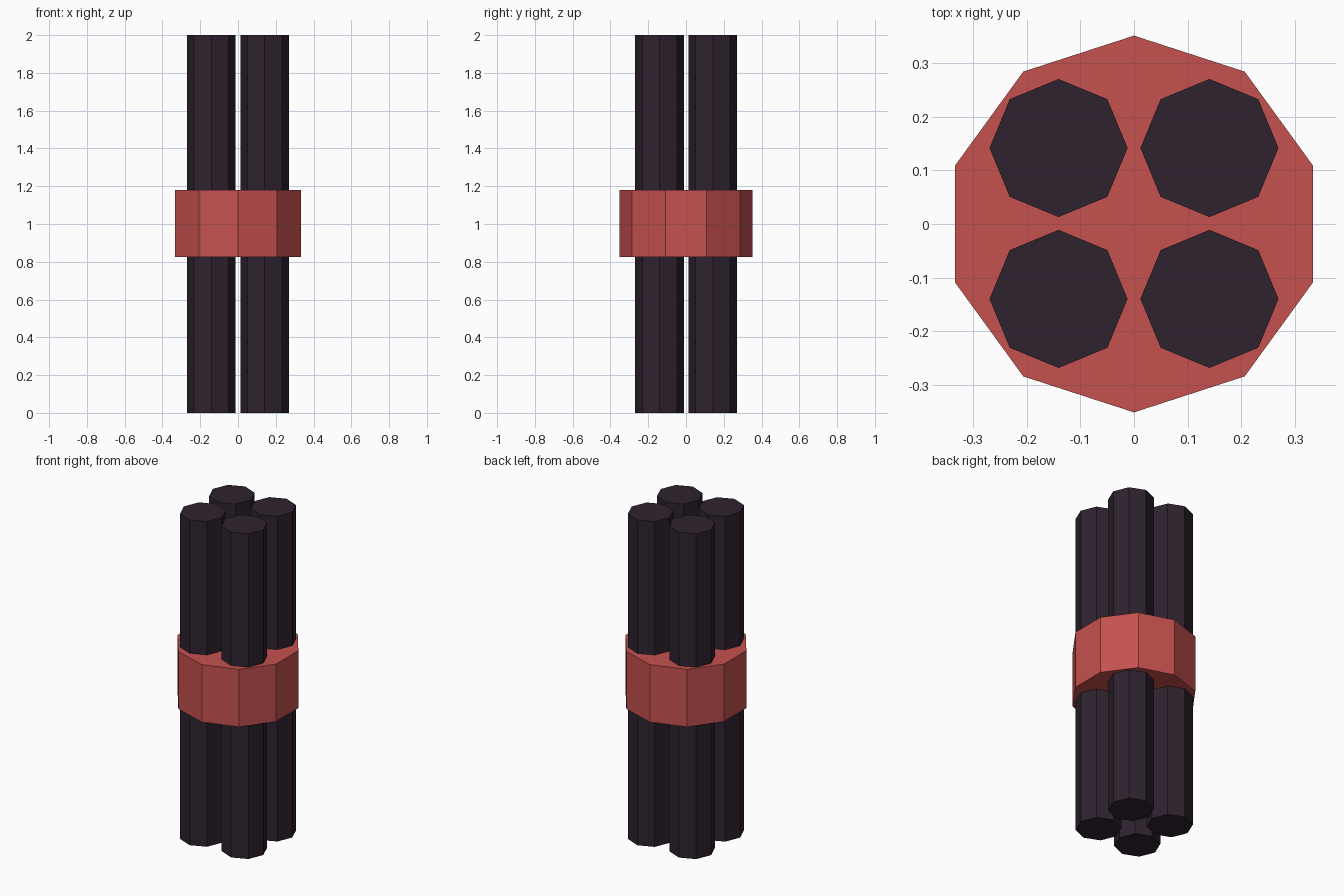
import bpy
import bmesh
from math import pi
from mathutils import Matrix

if "Cube" in bpy.data.objects:
    bpy.data.objects.remove(bpy.data.objects["Cube"])


def material(name, srgb):
    def lin(c):
        c /= 255
        return c / 12.92 if c <= 0.04045 else ((c + 0.055) / 1.055) ** 2.4
    m = bpy.data.materials.new(name)
    m.diffuse_color = (*[lin(c) for c in srgb], 1)
    m.use_nodes = True
    m.node_tree.nodes["Principled BSDF"].inputs["Base Color"].default_value = m.diffuse_color
    return m


def prism(name, sides, radius, x, y, z0, z1, mat):
    """Flat-shaded upright prism with a corner pointing along +y."""
    bm = bmesh.new()
    bmesh.ops.create_cone(bm, cap_ends=True, segments=sides, radius1=radius,
                          radius2=radius, depth=z1 - z0)
    # turn so the first corner lies on +y whatever the starting angle
    v = bm.verts[:][0].co
    turn = pi / 2 - Matrix(((v.x, -v.y), (v.y, v.x))).to_3x3().to_euler().z
    bm.transform(Matrix.Translation((x, y, (z0 + z1) / 2)) @ Matrix.Rotation(turn, 4, 'Z'))
    mesh = bpy.data.meshes.new(name)
    bm.to_mesh(mesh)
    bm.free()
    mesh.materials.append(mat)
    obj = bpy.data.objects.new(name, mesh)
    bpy.context.collection.objects.link(obj)
    return obj


dark = material("dark_plum", (46, 34, 47))
red = material("strap_red", (197, 81, 78))

# four octagonal rods
for side, x in (("left", -0.141), ("right", 0.141)):
    for end, y in (("front", -0.14), ("back", 0.142)):
        prism(f"{end}_{side}_rod", 8, 0.129, x, y, 0, 2, dark)

# ten-sided strap holding the rods together
prism("strap", 10, 0.352, 0, 0, 0.826, 1.18, red)
